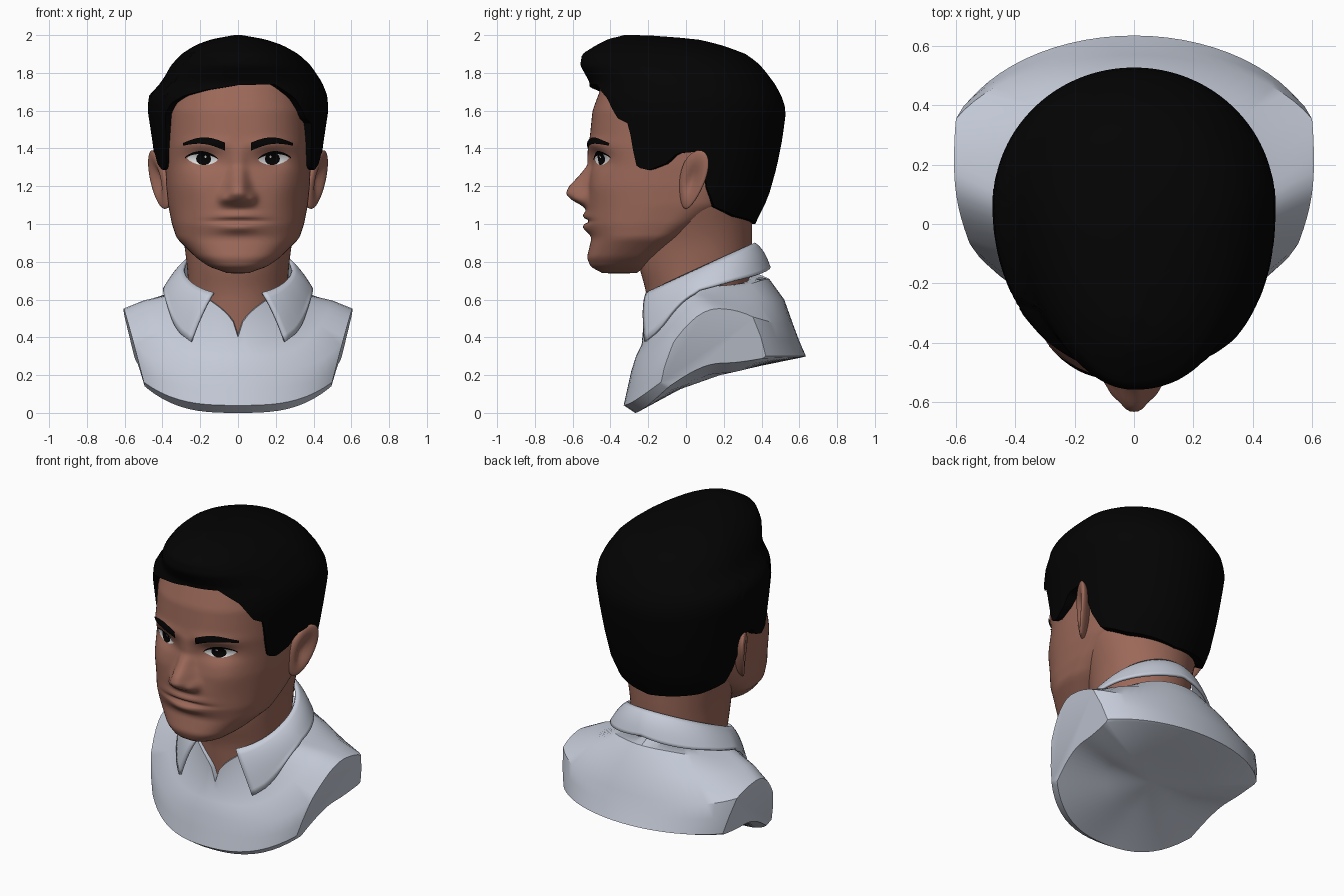
import bpy, bmesh, math
from mathutils import Vector
from mathutils.bvhtree import BVHTree

if "Cube" in bpy.data.objects:
    bpy.data.objects.remove(bpy.data.objects["Cube"], do_unlink=True)


def material(name, *rgb):
    mat = bpy.data.materials.new(name)
    mat.use_nodes = True
    mat.diffuse_color = (*rgb, 1)
    mat.node_tree.nodes["Principled BSDF"].inputs["Base Color"].default_value = (*rgb, 1)
    return mat


SKIN = material("warm brown skin", .33, .14, .1)
SHIRT = material("pale blue grey cloth", .56, .6, .69)
BLACK = material("black hair", .001, .001, .001)
WHITE = material("eye white", .75, .75, .76)


def finish(name, bm, mat, angle, face_front=False):
    bmesh.ops.remove_doubles(bm, verts=bm.verts, dist=.0001)
    bmesh.ops.recalc_face_normals(bm, faces=bm.faces)
    if face_front and sum(f.normal.y for f in bm.faces) > 0:
        bmesh.ops.reverse_faces(bm, faces=bm.faces)
    mesh = bpy.data.meshes.new(name)
    bm.to_mesh(mesh)
    bm.free()
    mesh.materials.append(mat)
    obj = bpy.data.objects.new(name, mesh)
    bpy.context.collection.objects.link(obj)
    bpy.ops.object.select_all(action='DESELECT')
    obj.select_set(True)
    bpy.context.view_layer.objects.active = obj
    bpy.ops.object.shade_smooth_by_angle(angle=math.radians(angle))
    return obj


def loft(name, rows, mat, angle=40, closed=True, tips=(), face_front=False, cuts=()):
    """Skin rows of points; tips close the ends, cuts are planes that slice it flat."""
    bm = bmesh.new()
    grid = [[bm.verts.new(p) for p in row] for row in rows]
    n = len(rows[0])
    span = range(n if closed else n - 1)
    for a, b in zip(grid, grid[1:]):
        for i in span:
            j = (i + 1) % n
            bm.faces.new((a[i], a[j], b[j], b[i]))
    for tip, row in zip(tips, (grid[0], grid[-1])):
        centre = bm.verts.new(tip)
        for i in span:
            bm.faces.new((row[i], row[(i + 1) % n], centre))
    for point, normal in cuts:
        bmesh.ops.bisect_plane(bm, geom=bm.verts[:] + bm.edges[:] + bm.faces[:],
                               plane_co=point, plane_no=normal, clear_outer=True)
        bmesh.ops.holes_fill(bm, edges=[e for e in bm.edges if e.is_boundary])
    return finish(name, bm, mat, angle, face_front)


def lerp(table, key):
    """Interpolate the columns of a table sorted by its first column."""
    key = min(max(key, table[0][0]), table[-1][0])
    for a, b in zip(table, table[1:]):
        if key <= b[0]:
            t = (key - a[0]) / (b[0] - a[0])
            return [u + (v - u) * t for u, v in zip(a[1:], b[1:])]


def smooth(table, key, d=.015):
    samples = [lerp(table, key + k * d) for k in (-1, -.5, 0, .5, 1)]
    return [sum(col) / len(col) for col in zip(*samples)]


def oval(phi, w, front, back, c, p=2.0):
    """Point on an egg-shaped section; phi = 0 is the front, +x is positive."""
    s, k = math.sin(phi), math.cos(phi)
    x = math.copysign(abs(s) ** (2 / p) * w, s)
    reach = abs(k) ** (2 / p)
    return x, (c + (front - c) * reach if k > 0 else c + (back - c) * reach)


# Head: height, half width, front, back, centre
HEAD = [(.74, .04, -.43, -.27, -.36), (.765, .14, -.5, -.22, -.34), (.82, .22, -.525, -.15, -.28),
        (.925, .325, -.5, 0, -.18), (1, .35, -.525, .12, -.12), (1.1, .37, -.525, .3, -.06),
        (1.2, .38, -.52, .38, -.05), (1.31, .385, -.5, .42, -.05), (1.4, .385, -.515, .44, -.05),
        (1.6, .38, -.495, .46, -.04), (1.735, .35, -.445, .4, -.03), (1.85, .25, -.34, .28, -.02)]
# Nose: height, projection, half width
NOSE = [(1.075, 0, .085), (1.1, .03, .08), (1.125, .08, .076), (1.16, .115, .07), (1.2, .1, .058),
        (1.25, .06, .048), (1.31, .022, .043), (1.4, .005, .04), (1.43, 0, .04)]
# Soft face forms: amount, x, z, spread in x, spread in z
FORMS = [(.025, .075, 1.135, .026, .028), (-.035, .185, 1.345, .09, .05), (.012, .17, 1.425, .12, .03),
         (.012, .25, 1.2, .09, .09), (.02, 0, 1.045, .11, .022), (.026, 0, .98, .1, .028),
         (-.022, 0, 1.015, .13, .009)]
POWER = 2.4


def face_y(x, z):
    w, front, _, c = smooth(HEAD, z)
    y = c + (front - c) * max(0, 1 - (abs(x) / w) ** POWER) ** (1 / POWER)
    h, nw = smooth(NOSE, z, .01)
    y -= h * math.exp(-(abs(x) / nw) ** 2.6)
    for a, fx, fz, sx, sz in FORMS:
        y -= a * math.exp(-((abs(x) - fx) / sx) ** 2 - ((z - fz) / sz) ** 2)
    return y


rows = []
for r in range(112):
    z = .74 + .01 * r
    row = []
    for i in range(160):
        t = math.tau * i / 160
        phi = t - .5 * math.sin(t)          # denser columns on the face
        x, y = oval(phi, *smooth(HEAD, z), POWER)
        row.append((x, face_y(x, z) if math.cos(phi) > 0 else y, z))
    rows.append(row)
loft("head", rows, SKIN, 80, tips=[(0, -.36, .738), (0, -.02, 1.87)])

# Neck: height, half width, front, back, centre; it widens to meet the jaw
NECK = [(.36, .25, -.19, .25, .05), (.64, .26, -.21, .33, .06), (.78, .27, -.25, .345, .06),
        (.9, .285, -.25, .35, .05), (1, .315, -.22, .35, .03), (1.1, .35, -.2, .35, .02),
        (1.18, .365, -.2, .36, .02)]
rows = []
for r in range(42):
    z = .36 + .02 * r
    rows.append([(*oval(math.tau * i / 64, *smooth(NECK, z, .04)), z) for i in range(64)])
loft("neck", rows, SKIN, 60)

# Ears: flattened balls that flare outward, with a hollow on the outer side
for side, label in ((1, "left"), (-1, "right")):
    bm = bmesh.new()
    bmesh.ops.create_uvsphere(bm, u_segments=28, v_segments=20, radius=1)
    for v in bm.verts:
        a, b, c = v.co
        a *= 1 - 1.5 * math.exp(-3 * (b * b + c * c)) if a > 0 else 2
        v.co = (side * (.42 + .03 * a + .038 * b + .032 * c),
                .035 + .088 * b * (.78 + .22 * c) + .035 * c, 1.235 + .155 * c)
    finish(label + "_ear", bm, SKIN, 70)


# Eyes and brows: thin plates that follow the face
def plate(name, mat, side, x0, x1, mid, half, off):
    rows = []
    for j in range(7):
        row = []
        for i in range(21):
            u = i / 20
            x, z = x0 + (x1 - x0) * u, mid(u) + half(u) * (j / 3 - 1)
            row.append((side * x, face_y(x, z) - off, z))
        rows.append(row)
    loft(name, rows, mat, 60, closed=False, face_front=True)


def lid(u):
    return .032 * math.sin(math.pi * u) ** .7


def disc(radius):
    return lambda u: radius * math.sqrt(max(0, 1 - (2 * u - 1) ** 2))


for side, label in ((1, "left"), (-1, "right")):
    plate(label + "_eye", WHITE, side, .105, .27, lambda u: 1.34 + .008 * u, lid, .004)
    plate(label + "_iris", BLACK, side, .142, .222, lambda u: 1.345, disc(.033), .006)
    plate(label + "_eye_glint", WHITE, side, .166, .178, lambda u: 1.356, disc(.006), .008)
    plate(label + "_lashes", BLACK, side, .105, .28, lambda u: 1.342 + .008 * u + lid(u),
          lambda u: .003 + .005 * math.sin(math.pi * u), .008)
    plate(label + "_eyebrow", BLACK, side, .07, .29,
          lambda u: 1.41 + .012 * u + .025 * math.sin(math.pi * u),
          lambda u: .021 - .014 * u * u, .009)

# Hair: height, left half width, right half width, front, back, centre
HAIR = [(1, .355, .355, -.5, .365, .05), (1.14, .405, .405, -.52, .435, .05),
        (1.3, .435, .435, -.54, .48, .05), (1.45, .455, .455, -.54, .51, .06),
        (1.6, .478, .478, -.53, .53, .06), (1.68, .473, .473, -.52, .505, .06),
        (1.75, .445, .405, -.51, .465, .05), (1.84, .385, .355, -.56, .395, .04),
        (1.9, .32, .3, -.55, .32, 0), (1.95, .23, .22, -.47, .18, -.08),
        (1.985, .12, .12, -.4, .03, -.17), (2, 0, 0, -.31, -.27, -.29)]
# Hairline: degrees from the front, height
SIDEBURN = [(58, 1.4), (61, 1.3), (68, 1.285), (77, 1.32), (82, 1.375), (94, 1.385),
            (98, 1.2), (106, 1.09), (130, 1.04), (180, 1)]
HAIRLINE = {1: [(0, 1.735), (23, 1.74), (37, 1.665), (47, 1.56), (55, 1.53)] + SIDEBURN,
            -1: [(0, 1.735), (22, 1.71), (37, 1.68), (48, 1.64), (54, 1.58)] + SIDEBURN}
rows = []
for r in range(-1, 28):
    row = []
    for i in range(160):
        phi = math.tau * i / 160
        side = 1 if phi <= math.pi else -1
        base = lerp(HAIRLINE[side], math.degrees(min(phi, math.tau - phi)))[0]
        z = base + (2 - base) * math.sin(max(r, 0) / 28 * math.pi / 2)
        wl, wr, front, back, c = smooth(HAIR, z, .01)
        fullness = 2.25 if side > 0 and math.cos(phi) > 0 else 2   # swept to one side
        x, y = oval(phi, wl if side > 0 else wr, front, back, c, fullness)
        k = .7 if r < 0 else 1              # first row tucks under the edge
        row.append((x * k, c + (y - c) * k, z))
    rows.append(row)
loft("hair", rows, BLACK, 50, tips=[(0, .03, 1.5), (0, -.29, 2)])

# Shirt body: half width, front, back, centre, heights at front, side, back, edge power
TORSO = [(.285, -.225, .35, .08, .4, .67, .75, .5), (.37, -.235, .44, .08, .36, .625, .71, 3),
         (.5, -.265, .52, .12, .3, .595, .6, 4), (.66, -.29, .57, .2, .22, .53, .46, 4),
         (.66, -.31, .6, .2, .13, .42, .38, 4), (.64, -.33, .635, .2, .04, .3, .3, 3),
         (.625, -.27, .62, .2, 0, .285, .295, 3), (.3, -.05, .4, .18, .12, .21, .25, 3)]
rows = []
for w, front, back, c, zf, zs, zb, power in TORSO:
    row = []
    for i in range(72):
        phi = math.tau * i / 72
        s = abs(math.sin(phi)) ** power
        end = zf if math.cos(phi) > 0 else zb
        row.append((*oval(phi, w, front, back, c), zs + (end - zs) * (1 - s)))
    rows.append(row)
# flat slices where the arms would start
ARM_CUTS = [((side * .4615, 0, 0), (side, -.03, -.252)) for side in (1, -1)]
torso = loft("shirt_body", rows, SHIRT, 32, tips=[(0, .08, .55), (0, .18, .2)], cuts=ARM_CUTS)

# Collar: folded leaf draped over the shirt, open at the front
tree = BVHTree.FromPolygons([v.co for v in torso.data.vertices],
                            [p.vertices[:] for p in torso.data.polygons])
# Lower edge: degrees from the front, height
LEAF = [(39, .375), (52, .425), (66, .51), (78, .59), (90, .65), (120, .7), (180, .77)]
rows = []
for r in range(9):
    t = r / 8
    row = []
    for i in range(73):
        u = i / 36 - 1
        top, low = (math.pi + u * (math.pi - math.radians(a)) for a in (27, 39.5))
        x, y = oval(top, .285, -.24, .36, .07)
        upper = Vector((x, y, .73 + .46 * y))
        x, y = oval(low, .39, -.3, .44, .07)
        lower = Vector((x, y, lerp(LEAF, math.degrees(min(low, math.tau - low)))[0]))
        p = upper.lerp(lower, t)
        bulge = Vector((p.x, p.y - .07, 0)).normalized()
        p += bulge * .015 * math.sin(math.pi * t ** .7)
        hit = tree.ray_cast(Vector((p.x, p.y, 2)), Vector((0, 0, -1)))[0]
        if hit and p.z < hit.z + .018:
            p.z = min(hit.z + .018, p.z + .06)
        row.append(p)
    rows.append(row)
collar = loft("shirt_collar", rows, SHIRT, 45, closed=False)
shell = collar.modifiers.new("thickness", 'SOLIDIFY')
shell.thickness = .016
shell.offset = 0
